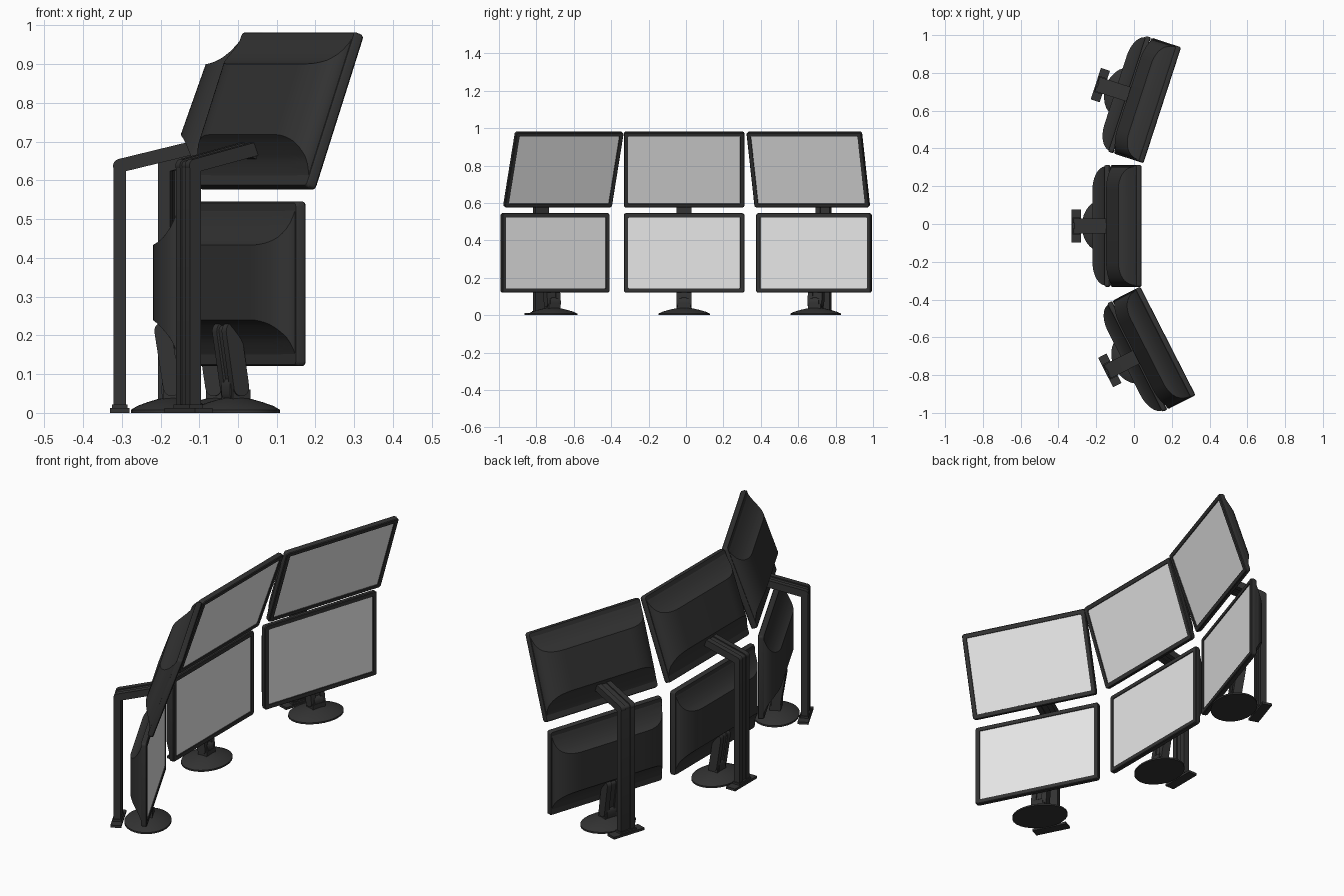
import bpy, bmesh, math
from mathutils import Matrix, Vector

if "Cube" in bpy.data.objects:
    bpy.data.objects.remove(bpy.data.objects["Cube"])


def material(name, v):
    m = bpy.data.materials.new(name)
    m.diffuse_color = (v, v, v, 1)
    m.use_nodes = True
    m.node_tree.nodes["Principled BSDF"].inputs["Base Color"].default_value = m.diffuse_color
    return m


BODY = material("charcoal plastic", 0.033)
SCREEN = material("pale grey screen", 0.8)


def finish(bm, name, M, mats=(BODY,), angle=35):
    bmesh.ops.recalc_face_normals(bm, faces=bm.faces)
    me = bpy.data.meshes.new(name)
    bm.to_mesh(me)
    bm.free()
    for m in mats:
        me.materials.append(m)
    ob = bpy.data.objects.new(name, me)
    bpy.context.collection.objects.link(ob)
    ob.matrix_world = M
    bpy.ops.object.select_all(action='DESELECT')
    ob.select_set(True)
    bpy.context.view_layer.objects.active = ob
    bpy.ops.object.shade_smooth_by_angle(angle=math.radians(angle))
    return ob


def loft(bm, rings, cap=True):
    """Join closed rings of points; optionally cap both ends."""
    rs = [[bm.verts.new(p) for p in r] for r in rings]
    n = len(rs[0])
    for a, b in zip(rs, rs[1:]):
        for i in range(n):
            bm.faces.new((a[i], a[(i + 1) % n], b[(i + 1) % n], b[i]))
    if cap:
        bm.faces.new(rs[0])
        return bm.faces.new(rs[-1])


def capsule(bm, p, q, r, y0, y1, n=8):
    """Round-ended bar from p to q in the xz plane, between y0 and y1."""
    a = math.atan2(q[1] - p[1], q[0] - p[0])
    pts = []
    for c, s in ((q, a - math.pi / 2), (p, a + math.pi / 2)):
        for i in range(n + 1):
            t = s + math.pi * i / n
            pts.append((c[0] + r * math.cos(t), c[1] + r * math.sin(t)))
    loft(bm, [[(x, y, z) for x, z in pts] for y in (y0, y1)])


def railed_bar(bm, p, q, r, w):
    """Two side rails with a recessed web between them."""
    capsule(bm, p, q, r, -w, -w * 0.35)
    capsule(bm, p, q, r, w * 0.35, w)
    capsule(bm, p, q, r * 0.7, -w * 0.35, w * 0.35)


def box(bm, c, s):
    bmesh.ops.create_cube(bm, size=1, matrix=Matrix.Translation(c) @ Matrix.Diagonal((*s, 1)))


def rounded(hw, hh, r, x):
    pts = []
    for k, (sy, sz) in enumerate(((1, 1), (-1, 1), (-1, -1), (1, -1))):
        for i in range(5):
            t = math.pi / 2 * (k + i / 4)
            pts.append((x, sy * (hw - r) + r * math.cos(t), sz * (hh - r) + r * math.sin(t)))
    return pts


def interp(tab, d):
    for (d0, v0), (d1, v1) in zip(tab, tab[1:]):
        if d <= d1 + 1e-9:
            return v0 + (v1 - v0) * (d - d0) / (d1 - d0)
    return tab[-1][1]


W, H = 0.3225, 0.2125
# (depth, height) curves of the shell's upper shoulder and lower pocket
TOP = [(.02, .206), (.028, .19), (.035, .168), (.05, .14), (.065, .12), (.08, .107), (.092, .1)]
LOW = [(.02, -.206), (.03, -.175), (.045, -.142), (.065, -.118), (.078, -.104), (.092, -.093)]


def monitor(tag, M):
    # bezel with sunken screen
    bm = bmesh.new()
    loft(bm, [rounded(W - .004, H - .004, .01, -.028), rounded(W, H, .012, -.02),
              rounded(W, H, .012, -.004), rounded(W - .003, H - .003, .01, 0),
              rounded(W - .022, H - .022, .004, 0),
              rounded(W - .023, H - .023, .004, -.004)])
    bm.faces.ensure_lookup_table()
    bm.faces[-1].material_index = 1
    finish(bm, tag + "_bezel_and_screen", M, (BODY, SCREEN), 30)

    # bulged back shell: sides round off, shoulder and pocket meet it in arched creases
    bm = bmesh.new()
    half = [(.19 + .125 * math.sin(a), .022 + .07 * math.cos(a))
            for a in [math.pi / 2 * i / 12 for i in range(13)]] + [(.316, .0201)]
    cols = [(-u, d) for u, d in reversed(half)] + half
    n, grid = 12, []
    for u, D in cols:
        ds = [.02 + (D - .02) * i / n for i in range(n + 1)]
        pts = [(interp(LOW, d), d) for d in ds] + [(interp(TOP, d), d) for d in reversed(ds)]
        grid.append([bm.verts.new((-d, u, v)) for v, d in pts])
    for a, b in zip(grid, grid[1:]):
        for i in range(len(a) - 1):
            bm.faces.new((a[i], a[i + 1], b[i + 1], b[i]))
    finish(bm, tag + "_back_shell", M, angle=28)


def desk_stand(tag, M):
    # low domed oval base
    bm = bmesh.new()
    prof = [(1, 0), (1, .008), (.85, .018), (.6, .028), (.35, .036), (.2, .039)]
    loft(bm, [[(.108 * s * math.cos(t), .138 * s * math.sin(t), z)
               for t in [math.tau * i / 28 for i in range(28)]] for s, z in prof])
    finish(bm, tag + "_oval_base", M)
    # short leaning leg with hinges
    bm = bmesh.new()
    railed_bar(bm, (-.003, .065), (-.026, .212), .022, .04)
    capsule(bm, (-.003, .05), (-.003, .07), .026, -.024, .024)
    box(bm, (0, 0, .045), (.05, .07, .03))
    box(bm, (-.005, 0, .2), (.045, .05, .045))
    finish(bm, tag + "_leg", M)


def tall_stand(tag, M):
    bm = bmesh.new()
    box(bm, (-.137, 0, .006), (.05, .175, .012))
    box(bm, (-.137, 0, .015), (.04, .09, .014))
    finish(bm, tag + "_foot", M)
    bm = bmesh.new()
    railed_bar(bm, (-.137, .016), (-.137, .638), .016, .04)
    finish(bm, tag + "_post", M)
    # rising arm and screen hinge
    bm = bmesh.new()
    railed_bar(bm, (-.137, .638), (.06, .686), .0175, .04)
    capsule(bm, (.05, .675), (.065, .672), .02, -.025, .025)
    finish(bm, tag + "_arm", M)


# three columns: position and turn about the vertical
for name, x, y, turn in (("centre", -.168, -.01, 0),
                         ("near", -.006, -.713, 27),
                         ("far", -.048, .693, -18)):
    C = Matrix.Translation((x, y, 0)) @ Matrix.Rotation(math.radians(turn), 4, 'Z')
    monitor(name + "_lower", C @ Matrix.Translation((.04, 0, .333)))
    monitor(name + "_upper", C @ Matrix.Translation((.138, 0, .775))
            @ Matrix.Rotation(math.radians(19.5), 4, 'Y'))
    desk_stand(name + "_desk_stand", C)
    tall_stand(name + "_tall_stand", C)
